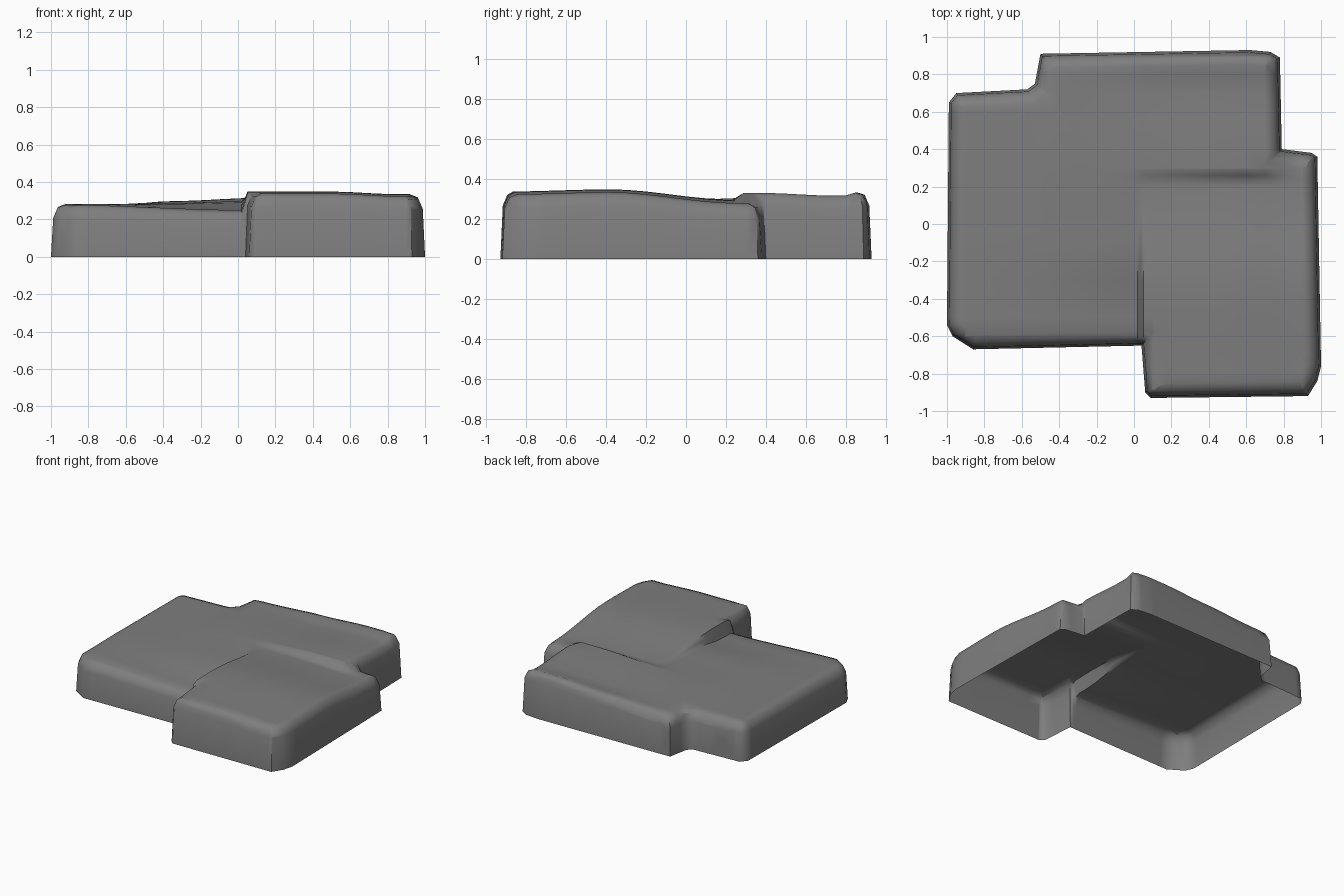
import bpy, bmesh, math
from mathutils import Vector

cube = bpy.data.objects.get("Cube")
if cube:
    bpy.data.objects.remove(cube, do_unlink=True)

# Plan outline of the three merged slabs, counter-clockwise
OUTLINE = [(-0.86, -0.67), (0.04, -0.65), (0.06, -0.9), (0.09, -0.93), (0.93, -0.92),
           (0.98, -0.84), (1.0, -0.76), (0.98, 0.36), (0.95, 0.38), (0.79, 0.4),
           (0.78, 0.89), (0.73, 0.92), (0.62, 0.93), (-0.5, 0.91), (-0.53, 0.75),
           (-0.57, 0.72), (-0.95, 0.7), (-0.99, 0.65), (-1.0, -0.54), (-0.97, -0.6)]

# Shell rings: inset from the outline, drop below the top surface
RINGS = [(0, None), (0.012, 0.07), (0.035, 0.016), (0.075, 0)]


def smooth(a, b, v):
    t = min(max((v - a) / (b - a), 0), 1)
    return t * t * (3 - 2 * t)


def mix(a, b, t):
    return a + (b - a) * t


def along(points, v):
    """Smooth height profile through (position, height) points."""
    h = points[0][1]
    for (a, ha), (b, hb) in zip(points, points[1:]):
        h += (hb - ha) * smooth(a, b, v)
    return h


def top_height(x, y):
    # Low left slab, dipping toward its front right corner
    front = mix(0.278, 0.25, smooth(-0.95, 0.04, x))
    left = mix(front, mix(0.283, 0.298, smooth(-0.5, 0.1, x)), smooth(-0.5, -0.1, y))
    # Thick right slab, falling toward the back
    right = along([(-0.9, 0.338), (-0.38, 0.349), (0.25, 0.295), (0.4, 0.285)], y)
    right -= 0.014 * smooth(0.5, 0.85, x)
    # Raised back slab
    back = along([(-0.6, 0.283), (-0.35, 0.298), (0.1, 0.315), (0.5, 0.332)], x)
    back += along([(0.35, 0), (0.78, -0.016), (0.88, 0.006)], y) * smooth(-0.5, 0.3, x)
    h = mix(left, right, smooth(0.02, 0.05, x))
    soft = smooth(-0.05, 0.4, y)
    crisp = smooth(0.23, 0.29, y) * (1 - smooth(0.78, 0.8, x))
    return mix(h, back, mix(soft, crisp, smooth(-0.1, 0.15, x)))


def inset(points, d):
    """Offset a closed outline inward with mitred corners."""
    result = []
    for i, p in enumerate(points):
        p = Vector(p)
        e1 = (p - Vector(points[i - 1])).normalized()
        e2 = (Vector(points[(i + 1) % len(points)]) - p).normalized()
        n1, n2 = Vector((-e1.y, e1.x)), Vector((-e2.y, e2.x))
        result.append(p + (n1 + n2) * d / (1 + n1.dot(n2)))
    return result


# Walls and rounded shoulder, with the ring number held in z
bm = bmesh.new()
rings = [[bm.verts.new((p[0], p[1], level)) for p in inset(OUTLINE, d)]
         for level, (d, drop) in enumerate(RINGS)]
count = len(OUTLINE)
for low, high in zip(rings, rings[1:]):
    for i in range(count):
        j = (i + 1) % count
        bm.faces.new((low[i], low[j], high[j], high[i]))
bm.faces.new(rings[-1])

# Cut the shell into strips so the top can undulate
steps = [i * 0.1 for i in range(-9, 10)]
cuts = [(v, (1, 0, 0)) for v in steps + [0.02, 0.035, 0.05]]
cuts += [(v, (0, 1, 0)) for v in steps + [0.23, 0.26, 0.29]]
for v, axis in cuts:
    bmesh.ops.bisect_plane(bm, geom=bm.verts[:] + bm.edges[:] + bm.faces[:],
                           dist=0.0005, plane_co=Vector(axis) * v, plane_no=axis)

# Turn ring numbers into real heights
for v in bm.verts:
    h = top_height(v.co.x, v.co.y)
    drops = [h] + [drop for d, drop in RINGS[1:]]
    k = min(int(v.co.z), len(RINGS) - 2)
    v.co.z = h - mix(drops[k], drops[k + 1], v.co.z - k)
bmesh.ops.triangulate(bm, faces=[f for f in bm.faces if len(f.verts) > 4])
bmesh.ops.recalc_face_normals(bm, faces=bm.faces[:])
if sum(f.normal.z * f.calc_area() for f in bm.faces) < 0:
    bmesh.ops.reverse_faces(bm, faces=bm.faces[:])

mesh = bpy.data.meshes.new("stone_slab")
bm.to_mesh(mesh)
bm.free()
slab = bpy.data.objects.new("stone_slab", mesh)
bpy.context.collection.objects.link(slab)

# Stone colour
stone = bpy.data.materials.new("grey_stone")
stone.use_nodes = True
grey = (0.21, 0.21, 0.21, 1)
stone.diffuse_color = grey
stone.node_tree.nodes["Principled BSDF"].inputs["Base Color"].default_value = grey
mesh.materials.append(stone)

bpy.context.view_layer.objects.active = slab
slab.select_set(True)
bpy.ops.object.shade_smooth_by_angle(angle=math.radians(55))
